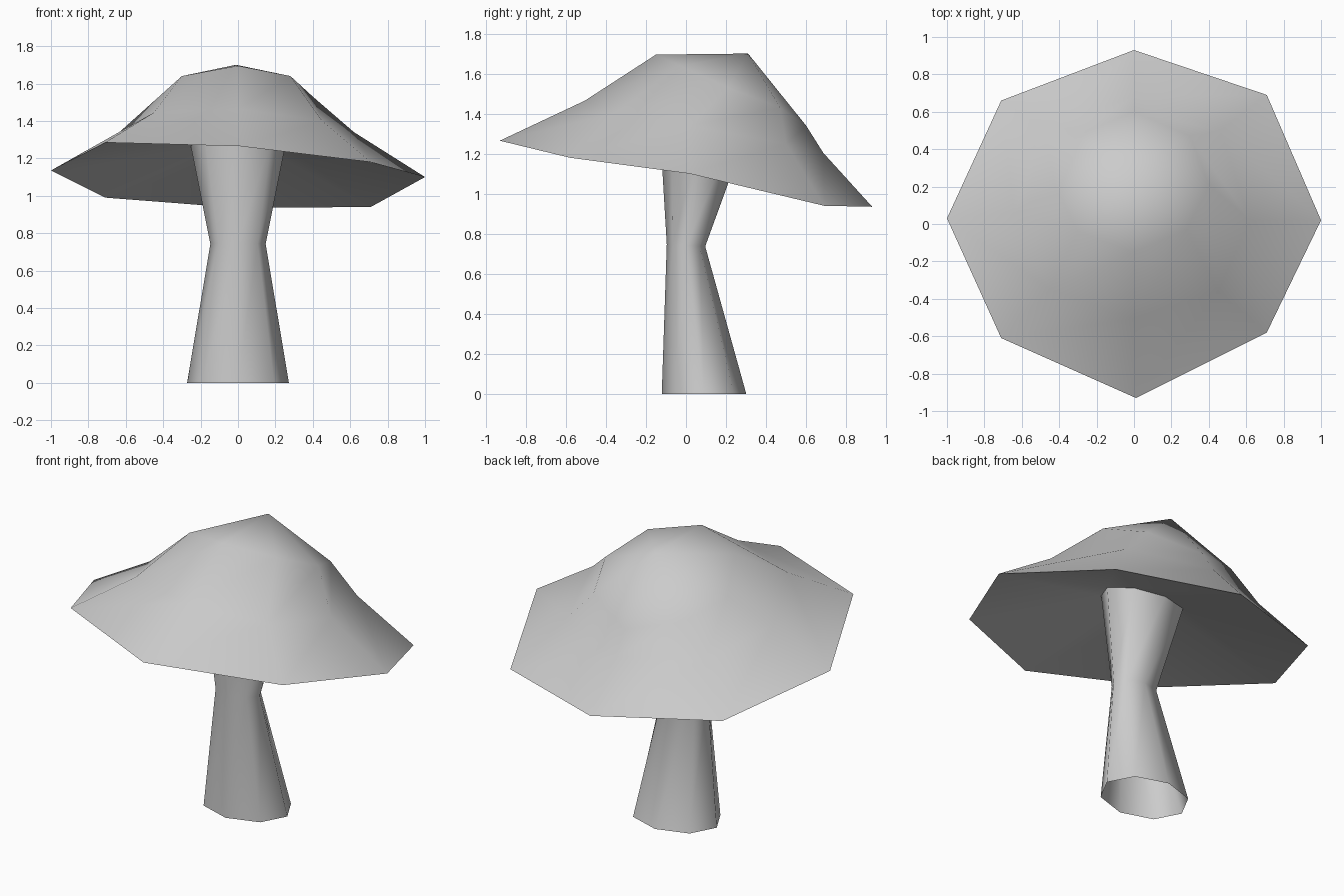
import bpy
import bmesh
from math import sin, cos, pi, radians

SIDES = 8

default_cube = bpy.data.objects.get("Cube")
if default_cube:
    bpy.data.objects.remove(default_cube, do_unlink=True)


def make_material(name, color):
    mat = bpy.data.materials.new(name)
    mat.use_nodes = True
    mat.diffuse_color = color
    mat.node_tree.nodes["Principled BSDF"].inputs["Base Color"].default_value = color
    return mat


def oval_ring(center_y, radius_x, radius_y, height, slope=0.0):
    """Eight-sided oval, counter-clockwise from the front, tilted along y."""
    ring = []
    for i in range(SIDES):
        angle = 2 * pi * i / SIDES - pi / 2
        y = center_y + radius_y * sin(angle)
        ring.append((radius_x * cos(angle), y, height + slope * y))
    return ring


def loft(name, rings, material, tip=None):
    """Skin a stack of rings, optionally closed by a tip point."""
    bm = bmesh.new()
    loops = [[bm.verts.new(p) for p in ring] for ring in rings]
    for low, high in zip(loops, loops[1:]):
        for i in range(SIDES):
            j = (i + 1) % SIDES
            bm.faces.new((low[i], low[j], high[j], high[i]))
    if tip:
        top = bm.verts.new(tip)
        for i in range(SIDES):
            bm.faces.new((loops[-1][i], loops[-1][(i + 1) % SIDES], top))
    mesh = bpy.data.meshes.new(name)
    bm.to_mesh(mesh)
    bm.free()
    mesh.materials.append(material)
    obj = bpy.data.objects.new(name, mesh)
    bpy.context.collection.objects.link(obj)
    bpy.ops.object.select_all(action="DESELECT")
    obj.select_set(True)
    bpy.context.view_layer.objects.active = obj
    bpy.ops.object.shade_smooth_by_angle(angle=radians(75))
    return obj


grey = make_material("plain grey", (0.6, 0.6, 0.6, 1.0))

# Stem: open hourglass tube whose top leans with the cap
collar = oval_ring(0.07, 0.253, 0.2, 1.285, slope=-0.26)
stem_foot = oval_ring(0.09, 0.272, 0.211, 0.0)
stem_waist = oval_ring(0.0, 0.148, 0.096, 0.742, slope=-0.05)
loft("stem", [stem_foot, stem_waist, collar], grey)

# Cap: hand-shaped rings, each listed counter-clockwise from the front
rim = [(0.01, -0.93, 1.265), (0.71, -0.58, 1.18), (1.0, 0.02, 1.10), (0.71, 0.69, 0.94),
       (0.0, 0.93, 0.935), (-0.71, 0.66, 0.99), (-1.0, 0.03, 1.135), (-0.71, -0.61, 1.285)]
shoulder = [(0.0, -0.505, 1.465), (0.45, -0.36, 1.40), (0.62, 0.02, 1.34), (0.46, 0.5, 1.25),
            (0.0, 0.685, 1.205), (-0.48, 0.51, 1.24), (-0.64, 0.06, 1.335), (-0.45, -0.35, 1.445)]
crown = [(0.0, -0.15, 1.695), (0.28, -0.03, 1.64), (0.4, 0.21, 1.53), (0.3, 0.47, 1.43),
         (0.0, 0.6, 1.34), (-0.31, 0.47, 1.42), (-0.42, 0.2, 1.5), (-0.3, -0.04, 1.64)]
loft("cap", [collar, rim, shoulder, crown], grey, tip=(-0.01, 0.31, 1.70))
